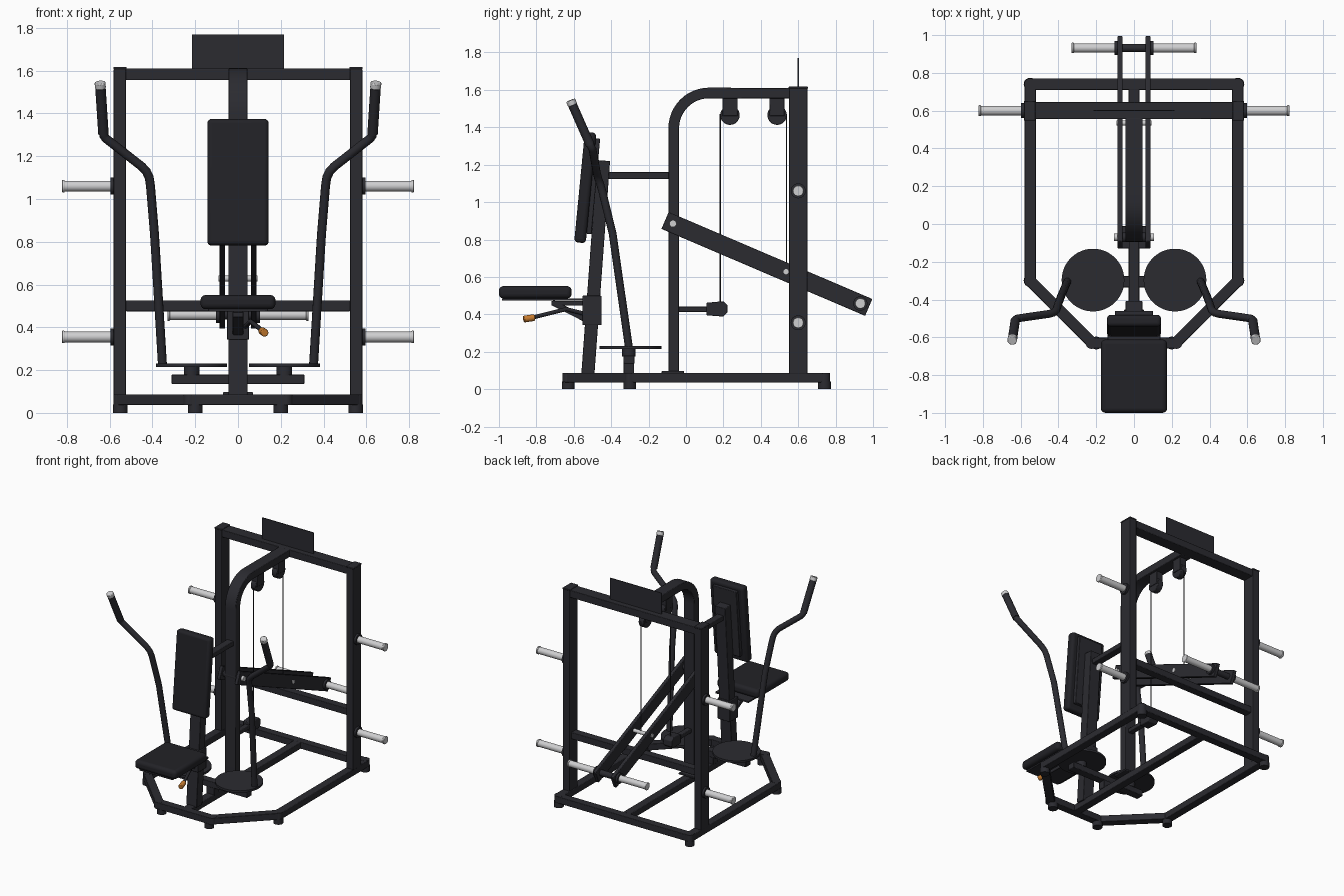
import bpy, bmesh, math
from mathutils import Vector, Matrix

if "Cube" in bpy.data.objects:
    bpy.data.objects.remove(bpy.data.objects["Cube"])

def mat(name, c):
    m = bpy.data.materials.new(name)
    m.diffuse_color = (*c, 1)
    m.use_nodes = True
    m.node_tree.nodes["Principled BSDF"].inputs["Base Color"].default_value = m.diffuse_color
    return m

FRAME = mat("charcoal frame", (0.024, 0.024, 0.030))
PAD = mat("black upholstery", (0.016, 0.016, 0.020))
STEEL = mat("light steel", (0.62, 0.62, 0.63))
ORANGE = mat("orange grip", (0.60, 0.21, 0.03))

def finish(name, bm, m, bevel=0, segs=2, smooth=True):
    bmesh.ops.recalc_face_normals(bm, faces=bm.faces)
    me = bpy.data.meshes.new(name)
    bm.to_mesh(me)
    bm.free()
    me.materials.append(m)
    ob = bpy.data.objects.new(name, me)
    bpy.context.collection.objects.link(ob)
    if bevel:
        b = ob.modifiers.new("round", 'BEVEL')
        b.width, b.segments, b.limit_method = bevel, segs, 'ANGLE'
    if smooth:
        bpy.ops.object.select_all(action='DESELECT')
        ob.select_set(True)
        bpy.context.view_layer.objects.active = ob
        bpy.ops.object.shade_smooth_by_angle(angle=math.radians(35))
    return ob

def box(name, lo, hi, m=FRAME, bevel=0.004, segs=2):
    bm = bmesh.new()
    lo, hi = Vector(lo), Vector(hi)
    bmesh.ops.create_cube(bm, size=1, matrix=Matrix.Translation((lo + hi) / 2)
                          @ Matrix.Diagonal((*(hi - lo), 1)))
    return finish(name, bm, m, bevel, segs)

def beam(name, a, b, w, h, m=FRAME, bevel=0.004, segs=2):
    """Rectangular bar from a to b; w is the horizontal width."""
    a, b = Vector(a), Vector(b)
    d = (b - a).normalized()
    side = Vector((1, 0, 0)) if abs(d.x) < 0.01 else d.cross(Vector((0, 0, 1))).normalized()
    up = side.cross(d)
    rot = Matrix((side, d, up)).transposed().to_4x4()
    bm = bmesh.new()
    bmesh.ops.create_cube(bm, size=1, matrix=Matrix.Translation((a + b) / 2) @ rot
                          @ Matrix.Diagonal((w, (b - a).length, h, 1)))
    return finish(name, bm, m, bevel, segs)

def rod(name, a, b, r, m=FRAME, n=24, bevel=0):
    a, b = Vector(a), Vector(b)
    d = b - a
    bm = bmesh.new()
    bmesh.ops.create_cone(bm, cap_ends=True, segments=n, radius1=r, radius2=r, depth=d.length,
                          matrix=Matrix.Translation((a + b) / 2)
                          @ d.to_track_quat('Z', 'Y').to_matrix().to_4x4())
    return finish(name, bm, m, bevel)

def profile(name, pts, x0, x1, m=FRAME, bevel=0.004):
    """Side (y, z) outline extruded along x."""
    bm = bmesh.new()
    f = bm.faces.new([bm.verts.new((x0, y, z)) for y, z in pts])
    r = bmesh.ops.extrude_face_region(bm, geom=[f])
    bmesh.ops.translate(bm, vec=(x1 - x0, 0, 0),
                        verts=[v for v in r['geom'] if isinstance(v, bmesh.types.BMVert)])
    return finish(name, bm, m, bevel)

def tube(name, pts, r, m=FRAME):
    cu = bpy.data.curves.new(name, 'CURVE')
    cu.dimensions, cu.bevel_depth, cu.bevel_resolution, cu.use_fill_caps = '3D', r, 4, True
    sp = cu.splines.new('POLY')
    sp.points.add(len(pts) - 1)
    for p, q in zip(sp.points, pts):
        p.co = (*q, 1)
    ob = bpy.data.objects.new(name, cu)
    bpy.context.collection.objects.link(ob)
    cu.materials.append(m)
    bpy.ops.object.select_all(action='DESELECT')
    ob.select_set(True)
    bpy.context.view_layer.objects.active = ob
    bpy.ops.object.convert(target='MESH')
    bpy.ops.object.shade_smooth_by_angle(angle=math.radians(40))

def arc(cy, cz, r, a0, a1, n=12):
    return [(cy + r * math.cos(math.radians(a0 + (a1 - a0) * i / n)),
             cz + r * math.sin(math.radians(a0 + (a1 - a0) * i / n))) for i in range(n + 1)]

# base frame
ZB = 0.061
box("base_rear_bar", (-0.55, 0.71, 0.036), (0.55, 0.77, 0.086))
box("base_front_bar", (-0.225, -0.66, 0.036), (0.225, -0.60, 0.086))
box("base_centre_bar", (-0.03, -0.61, 0.036), (0.03, 0.768, 0.085))

# upper frame
box("top_cross_bar", (-0.525, 0.555, 1.555), (0.525, 0.645, 1.61))
box("middle_cross_bar", (-0.525, 0.57, 0.475), (0.525, 0.63, 0.525))
box("sign_plate", (-0.215, 0.597, 1.60), (0.215, 0.603, 1.77), bevel=0)

for s, side in ((-1, "left"), (1, "right")):
    box(f"base_side_bar_{side}", (s * 0.55 - 0.03, -0.30, 0.036), (s * 0.55 + 0.03, 0.74, 0.086))
    beam(f"base_diagonal_{side}", (s * 0.55, -0.30, ZB), (s * 0.22, -0.63, ZB), 0.06, 0.05)
    for i, (x, y) in enumerate(((0.55, 0.74), (0.55, -0.30), (0.20, -0.63))):
        rod(f"foot_{side}_{i}", (s * x, y, 0), (s * x, y, 0.04), 0.034)
    for x, y in ((0.55, 0.74), (0.55, -0.30), (0.225, -0.63)):
        rod(f"base_corner_{side}", (s * x, y, 0.037), (s * x, y, 0.087), 0.031)
    # upright with cap
    box(f"upright_{side}", (s * 0.552 - 0.029, 0.55, 0.08), (s * 0.552 + 0.029, 0.65, 1.61))
    box(f"upright_cap_{side}", (s * 0.552 - 0.031, 0.548, 1.606), (s * 0.552 + 0.031, 0.652, 1.617))
    # storage pegs
    for z in (1.06, 0.355):
        rod(f"peg_collar_{side}", (s * 0.575, 0.60, z), (s * 0.597, 0.60, z), 0.04)
        rod(f"storage_peg_{side}", (s * 0.59, 0.60, z), (s * 0.815, 0.60, z), 0.025, STEEL)
        rod(f"storage_peg_end_{side}", (s * 0.81, 0.60, z), (s * 0.823, 0.60, z), 0.029, STEEL, bevel=0.003)
    # foot platform
    rod(f"platform_{side}", (s * 0.217, -0.297, 0.214), (s * 0.217, -0.297, 0.230), 0.166, n=48)
    rod(f"platform_mount_{side}", (s * 0.217, -0.305, 0.175), (s * 0.217, -0.305, 0.216), 0.036)
    # swinging press arm with grip
    tube(f"press_arm_{side}", [(s * x, y, z) for x, y, z in (
        (0.353, -0.305, 0.222), (0.390, -0.392, 0.83), (0.409, -0.448, 1.06), (0.415, -0.460, 1.10),
        (0.428, -0.470, 1.128), (0.450, -0.476, 1.152), (0.618, -0.500, 1.283),
        (0.627, -0.507, 1.296), (0.630, -0.518, 1.317), (0.638, -0.570, 1.43))], 0.021)
    rod(f"grip_{side}", (s * 0.629, -0.512, 1.305), (s * 0.643, -0.607, 1.52), 0.0245)
    rod(f"grip_cap_{side}", (s * 0.643, -0.606, 1.518), (s * 0.645, -0.617, 1.545), 0.0255, STEEL, bevel=0.004)
    # lever plate and its weight peg
    beam(f"lever_plate_{side}", (s * 0.074, -0.112, 0.902), (s * 0.074, 0.977, 0.437), 0.026, 0.098)
    rod(f"lever_peg_collar_{side}", (s * 0.085, 0.932, 0.458), (s * 0.103, 0.932, 0.458), 0.038)
    rod(f"lever_peg_{side}", (s * 0.10, 0.932, 0.458), (s * 0.322, 0.932, 0.458), 0.024, STEEL)
    rod(f"lever_peg_end_{side}", (s * 0.318, 0.932, 0.458), (s * 0.33, 0.932, 0.458), 0.028, STEEL, bevel=0.003)
    rod(f"lever_pivot_bolt_{side}", (s * 0.085, -0.07, 0.885), (s * 0.105, -0.07, 0.885), 0.019, STEEL)

# platform cross bar
box("platform_bar", (-0.31, -0.335, 0.135), (0.31, -0.275, 0.18))
box("platform_bar_support", (-0.035, -0.333, 0.08), (0.035, -0.277, 0.14))

# lever shafts
rod("lever_end_shaft", (-0.07, 0.932, 0.458), (0.07, 0.932, 0.458), 0.022)
rod("lever_pivot_shaft", (-0.08, -0.07, 0.885), (0.08, -0.07, 0.885), 0.025)
rod("cable_pin", (-0.092, 0.535, 0.628), (0.092, 0.535, 0.628), 0.014, STEEL)

# arched mast
profile("arched_mast", [(-0.037, 0.085), (-0.037, 1.39)] + arc(0.123, 1.395, 0.16, 180, 90)
        + [(0.56, 1.555), (0.56, 1.61)] + arc(0.123, 1.395, 0.217, 90, 180) + [(-0.094, 0.085)],
        -0.045, 0.045)
box("mast_foot_plate", (-0.07, -0.13, 0.083), (0.07, -0.01, 0.097))

# pulleys and cables
for i, y in enumerate((0.235, 0.487)):
    box(f"pulley_bracket_{i}", (-0.027, y - 0.040, 1.46), (0.027, y + 0.040, 1.56))
    rod(f"pulley_wheel_{i}", (-0.022, y, 1.465), (0.022, y, 1.465), 0.052, n=32, bevel=0.004)
rod("front_cable", (0, 0.183, 0.46), (0, 0.183, 1.47), 0.0035, n=8)
rod("rear_cable", (0, 0.537, 0.63), (0, 0.537, 1.47), 0.0035, n=8)
box("cable_anchor_arm", (-0.02, -0.05, 0.412), (0.02, 0.13, 0.442))
profile("cable_anchor_block", [(0.11, 0.395), (0.20, 0.388), (0.222, 0.41), (0.222, 0.45),
                               (0.20, 0.47), (0.11, 0.462)], -0.035, 0.035)

# seat column
beam("seat_column", (0, -0.525, 0.075), (0, -0.441, 1.222), 0.088, 0.07)
beam("column_brace", (0, -0.46, 1.142), (0, -0.07, 1.142), 0.055, 0.036)

# back rest
beam("back_pad", (0, -0.567, 0.783), (0, -0.510, 1.373), 0.286, 0.062, PAD, 0.02, 4)
beam("back_pad_plate", (0, -0.520, 0.83), (0, -0.474, 1.34), 0.20, 0.03)

# seat
box("seat_pad", (-0.175, -1.0, 0.485), (0.175, -0.612, 0.551), PAD, 0.024, 4)
box("seat_plate", (-0.14, -0.985, 0.474), (0.14, -0.55, 0.486), bevel=0.002)
box("seat_carriage", (-0.052, -0.553, 0.342), (0.052, -0.452, 0.50))
beam("seat_strut", (0, -0.715, 0.463), (0, -0.51, 0.36), 0.05, 0.03)
beam("seat_top_strut", (0, -0.72, 0.46), (0, -0.53, 0.46), 0.05, 0.025)

# height adjuster lever
tube("adjuster_lever", [(0.03, -0.53, 0.40), (0.06, -0.64, 0.428), (0.115, -0.82, 0.383)], 0.011)
rod("adjuster_grip", (0.113, -0.81, 0.383), (0.125, -0.868, 0.374), 0.018, ORANGE, bevel=0.004)
